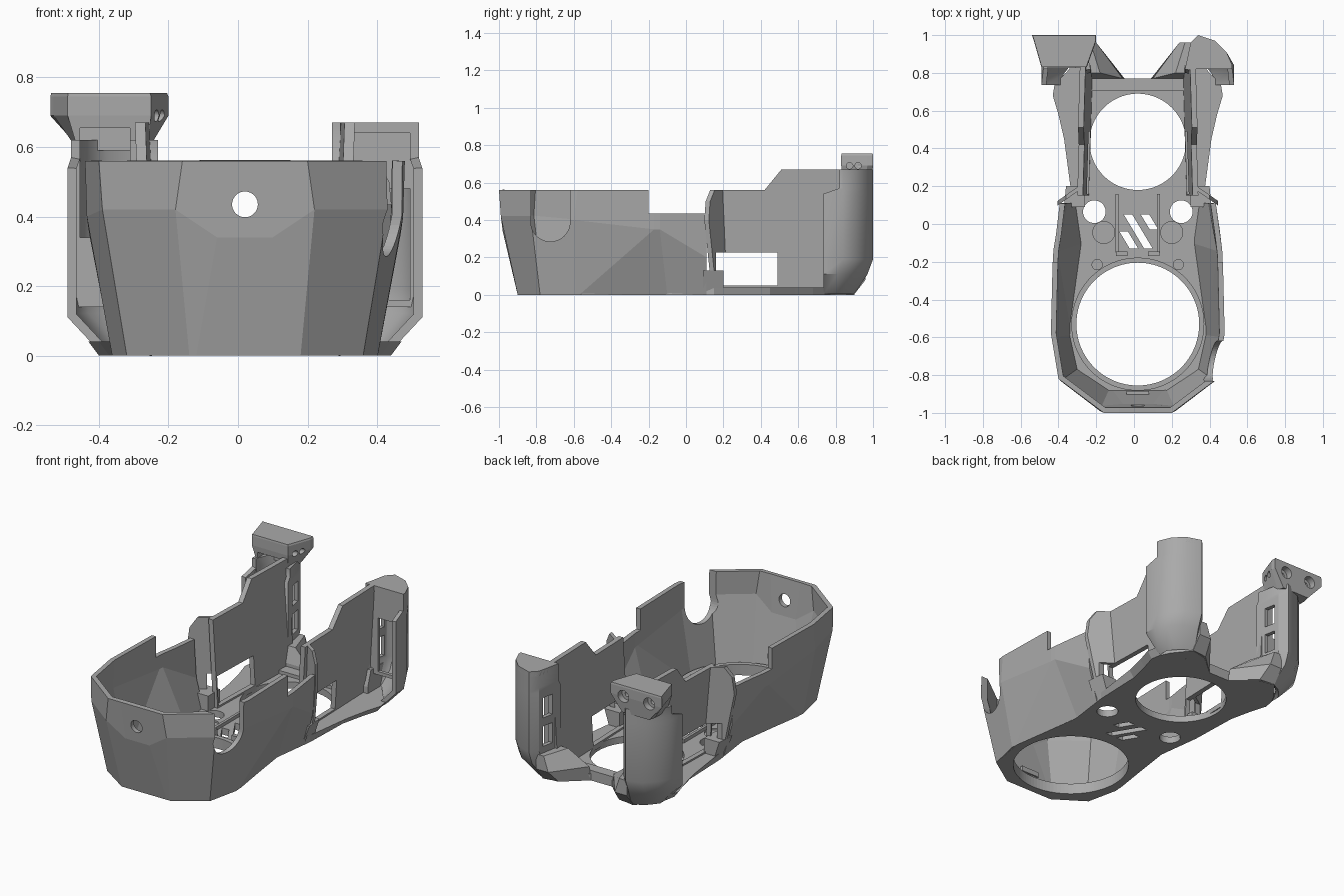
import bpy, bmesh, math
from mathutils import Matrix, Vector

CX = 0.02  # symmetry plane of the body

old = bpy.data.objects.get("Cube")
if old:
    bpy.data.objects.remove(old)

grey = bpy.data.materials.new("plain grey")
grey.use_nodes = True
grey.diffuse_color = (0.4, 0.4, 0.4, 1)
grey.node_tree.nodes["Principled BSDF"].inputs["Base Color"].default_value = (0.4, 0.4, 0.4, 1)


def finish(name, bm, recalc=True):
    if recalc:
        bmesh.ops.recalc_face_normals(bm, faces=bm.faces)
    me = bpy.data.meshes.new(name)
    bm.to_mesh(me)
    bm.free()
    me.materials.append(grey)
    ob = bpy.data.objects.new(name, me)
    bpy.context.scene.collection.objects.link(ob)
    return ob


def loft(name, rings, closed=True):
    """Skin rings of 3D points; closed rings get end caps."""
    bm = bmesh.new()
    rows = [[bm.verts.new(p) for p in r] for r in rings]
    n = len(rows[0])
    for a, b in zip(rows, rows[1:]):
        for i in range(n if closed else n - 1):
            j = (i + 1) % n
            bm.faces.new((a[i], a[j], b[j], b[i]))
    if closed:
        bm.faces.new(rows[0][::-1])
        bm.faces.new(rows[-1])
    return finish(name, bm, closed)


def level(pts, z):
    return [(x, y, z) for x, y in pts]


def prism(name, pts, z0, z1):
    return loft(name, [level(pts, z0), level(pts, z1)])


def box(name, x0, x1, y0, y1, z0, z1):
    return prism(name, [(x0, y0), (x1, y0), (x1, y1), (x0, y1)], z0, z1)


def rod(name, centre, r, depth, axis="Z", seg=48):
    bm = bmesh.new()
    rot = {"Z": Matrix(), "X": Matrix.Rotation(math.pi / 2, 4, "Y"),
           "Y": Matrix.Rotation(math.pi / 2, 4, "X")}[axis]
    bmesh.ops.create_cone(bm, cap_ends=True, segments=seg, radius1=r, radius2=r,
                          depth=depth, matrix=Matrix.Translation(Vector(centre)) @ rot)
    return finish(name, bm)


def apply(ob, mod):
    bpy.context.view_layer.objects.active = ob
    bpy.ops.object.modifier_apply(modifier=mod.name)


def cut(ob, *cutters):
    for c in cutters:
        m = ob.modifiers.new("cut", "BOOLEAN")
        m.operation, m.object, m.solver = "DIFFERENCE", c, "EXACT"
        apply(ob, m)
        bpy.data.objects.remove(c)


def thicken(ob, t):
    m = ob.modifiers.new("thickness", "SOLIDIFY")
    m.thickness, m.offset, m.use_even_offset = t, -1, True
    apply(ob, m)


def both(half):
    """Half outline, front to back, made whole around the symmetry plane."""
    return ([(CX - p[0], *p[1:]) for p in half[::-1]] + [(CX + p[0], *p[1:]) for p in half])


def side(pts, s):
    """Place half-width points on one side."""
    return [(CX + s * w, y) for w, y in pts]


# Base plate with flared rear edge
foot = [(.155, -.9), (.34, -.78), (.38, -.55), (.315, -.12), (.35, .15), (.36, .45),
        (.39, .58), (.42, .68), (.41, .74), (.38, .8), (.3, .9), (.2, .88), (.07, .77)]
flare = [(w + (.03 if 0.3 < y < .78 and w > .3 else 0), y) for w, y in foot]
base = loft("base_plate", [level(both(foot), 0), level(both(flare), .04)])
cut(base, rod("c", (CX, -.53, 0), .325, .3, seg=96), rod("c", (CX, .435, 0), .255, .3, seg=96))
for s in (-1, 1):
    cut(base, rod("c", (CX + s * .23, .065, 0), .06, .3),
        rod("c", (CX + s * .18, -.045, .04), .058, .02),
        rod("c", (CX + s * .215, -.215, .04), .027, .02))

# Slanted vent slots
for x, y0, y1 in ((-.05, -.13, -.04), (0.0, -.13, .05), (.06, -.03, .05)):
    shift = (y1 - y0) * .6
    cut(base, prism("c", [(x - shift / 2, y1), (x + shift / 2, y0),
                          (x + shift / 2 + .045, y0), (x - shift / 2 + .045, y1)], -.1, .1))

# Collar round the large opening
collar = rod("large_collar", (CX, -.53, .04), .352, .05, seg=96)
cut(collar, rod("c", (CX, -.53, 0), .325, .4, seg=96))

# Vent frame rails and the cross bar behind the rear opening
for s, n in ((-1, "right"), (1, "left")):
    x = CX + s * .11
    box(n + "_vent_rail", x - .008, x + .008, -.15, .16, .035, .06)
    x = CX + s * .085
    box(n + "_vent_block", x - .03, x + .03, -.17, -.145, .035, .085)
box("rear_cross_bar", CX - .25, CX + .25, .705, .77, .035, .06)

# Faceted front tub: foot, crease line and rim
tub = loft("front_tub", [
    both([(.14, -.9, 0), (.16, -.9, 0), (.34, -.78, 0), (.382, -.59, 0),
          (.38, -.57, 0), (.315, -.1, 0), (.345, .11, 0)]),
    both([(.08, -.98, .34), (.2, -.99, .42), (.41, -.83, .42), (.455, -.6, .4),
          (.448, -.17, .35), (.445, -.14, .35), (.4, .11, .2)]),
    both([(.1, -1, .56), (.18, -1, .56), (.42, -.82, .56), (.46, -.58, .56),
          (.45, -.17, .56), (.45, -.14, .56), (.42, .11, .56)])], closed=False)
thicken(tub, .028)
cut(tub, box("c", -1, 1, -.2, .3, .435, 1),
    box("c", .2, .8, -.83, -.62, .39, 1),
    rod("c", (.5, -.725, .39), .105, .6, "X"),
    rod("c", (CX, -1, .435), .037, .4, "Y"))

# Small clip inside the nose
box("nose_clip", CX - .06, CX + .06, -.91, -.885, .1, .13)

for s, n in ((-1, "right"), (1, "left")):
    # Oblique panel joining tub and side wall, with a clipped outer corner
    panel = [(.27, .13), (.385, .13), (.425, .4), (.415, .5), (.38, .56), (.29, .56)]
    joint = loft(n + "_tub_panel", [[(CX + s * w, y + (.425 - w) * .7, z) for w, z in panel]
                                    for y in (.098, .122)])
    cut(joint, box("c", -1, 1, .16, .49, .05, .225))
    loft(n + "_side_foot", [level(side([(.28, .09), (.34, .09), (.34, .2), (.28, .2)], s), .005),
                            level(side([(.28, .09), (.39, .09), (.38, .2), (.28, .2)], s), .13)])

    # Tall side wall leaning outward, with stepped top and window
    prof = [(.15, .02), (.15, .56), (.42, .56), (.51, .67), (.84, .67), (.84, .02)]
    wall = loft(n + "_side_wall", [[(CX + s * (d - .03 * y + .06 * (z - .56)), y, z)
                                    for y, z in prof] for d in (.295, .325)])
    cut(wall, box("c", -1, 1, .16, .49, .05, .225))

    # Rear pillar shell, tapered towards the foot and set back near the top
    low = [(.41, .735), (.41, .8), (.38, .84), (.35, .87), (.29, .9), (.24, .89), (.25, .8)]
    full = [(.51, .735), (.51, .84), (.47, .91), (.41, .97), (.32, 1.0), (.28, .96), (.25, .8)]
    mid = [(w, y - .03 * (y > .75)) for w, y in full]
    top = .67 if s > 0 else .62
    lean = [(min(w, .5), max(y, .82)) for w, y in full]
    rings = [level(side(p, s), z) for p, z in
             ((low, .003), (mid, .11), (full, .19), (full, .54), (lean, .57), (lean, top))]
    if s < 0:
        rings = [r[::-1] for r in rings]
    pillar = loft(n + "_rear_pillar", rings, closed=False)
    thicken(pillar, .025)
    xs = sorted((CX + s * .2, CX + s * .33))
    cut(pillar, box("c", *xs, .86, .93, .21, .33), box("c", *xs, .86, .93, .38, .5))
    pillar.data.shade_smooth()
    pillar.data.set_sharp_from_angle(angle=math.radians(33))
    if s > 0:
        prism(n + "_pillar_cap", side(lean, s), top - .03, top)

    # Front face of the pillar with its window
    xs = sorted((CX + s * .27, CX + s * .495))
    face = box(n + "_pillar_face", *xs, .825, .845, .14, top)
    xs = sorted((CX + s * .33, CX + s * .475))
    cut(face, box("c", *xs, .7, .95, *((.16, .48) if s > 0 else (.34, .7))))

    # Angled fin at the rear corner
    loft(n + "_corner_fin", [
        level(side([(.07, .77), (.2, .89), (.3, .9), (.3, .77)], s), .003),
        level(side([(.08, .77), (.22, .96), (.3, .96), (.3, .77)], s), .08),
        level(side([(.2, .8), (.25, .96), (.3, .96), (.3, .8)], s), .17)])

# Flared mounting head on one pillar, with a pocket and blind screw holes
wide = [(-.49, .83), (-.25, .83), (-.2, .97), (-.2, 1), (-.54, 1), (-.53, .97)]
small = [(-.46, .84), (-.26, .84), (-.26, .95), (-.27, .99), (-.45, .99), (-.46, .95)]
head = loft("mounting_head", [level(small, .59), level(wide, .69), level(wide, .745),
                              level([(x * .98 - .008, y * .98 + .018) for x, y in wide], .755)])
cut(head, box("c", -.455, -.31, .7, .92, .5, .655))
for x in (-.285, -.455):
    cut(head, rod("c", (x, 1, .69), .036, .08, "Y"), rod("c", (x, 1, .69), .016, .16, "Y"))
for y in (.875, .92):
    cut(head, rod("c", (-.2, y, .69), .017, .2, "X"))
